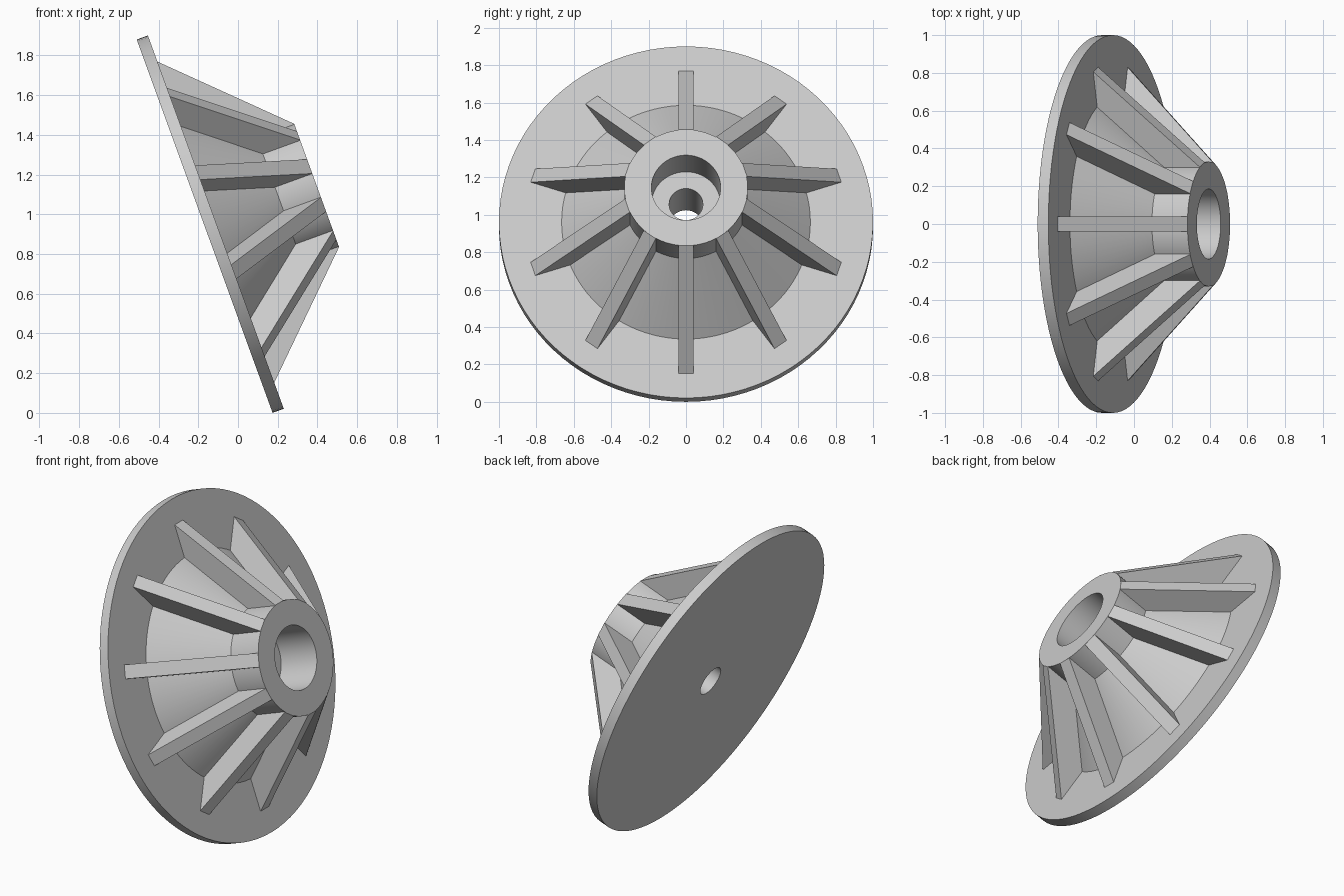
import bpy, bmesh, math
from mathutils import Matrix, Vector

if "Cube" in bpy.data.objects:
    bpy.data.objects.remove(bpy.data.objects["Cube"], do_unlink=True)

# Light grey material
grey = bpy.data.materials.new("light grey")
grey.use_nodes = True
colour = (0.6, 0.6, 0.6, 1)
grey.diffuse_color = colour
grey.node_tree.nodes["Principled BSDF"].inputs["Base Color"].default_value = colour

# Tilted frame: local z is the wheel axis, origin at the centre of the back face
FRAME = Matrix.Translation((-0.168, 0, 0.94)) @ Matrix.Rotation(math.radians(70), 4, 'Y')
SEGMENTS = 96
RIBS = 10


def add_object(name, bm):
    bmesh.ops.recalc_face_normals(bm, faces=bm.faces)
    mesh = bpy.data.meshes.new(name)
    bm.to_mesh(mesh)
    bm.free()
    mesh.materials.append(grey)
    obj = bpy.data.objects.new(name, mesh)
    obj.matrix_world = FRAME
    bpy.context.collection.objects.link(obj)
    return obj


# Flange, cone, hub and stepped bore as one turned profile (radius, height)
profile = [(0.09, 0), (1, 0), (1, 0.06), (0.665, 0.06), (0.33, 0.4),
           (0.33, 0.6), (0.185, 0.6), (0.185, 0.34), (0.09, 0.34)]
bm = bmesh.new()
verts = [bm.verts.new((r, 0, h)) for r, h in profile]
edges = [bm.edges.new((v, verts[i - 1])) for i, v in enumerate(verts)]
bmesh.ops.spin(bm, geom=verts + edges, cent=(0, 0, 0), axis=(0, 0, 1),
               angle=math.tau, steps=SEGMENTS, use_duplicate=False)
bmesh.ops.remove_doubles(bm, verts=bm.verts, dist=0.0001)
body = add_object("flanged_hub", bm)
bpy.context.view_layer.objects.active = body
body.select_set(True)
bpy.ops.object.shade_smooth_by_angle(angle=math.radians(20))
body.select_set(False)

# Sloping ribs from the hub's front edge to the flange
rib_outline = [(0.86, 0.05), (0.86, 0.06), (0.33, 0.6), (0.3, 0.59), (0.3, 0.05)]
WIDTH = 0.08
bm = bmesh.new()
for i in range(RIBS):
    turn = Matrix.Rotation(math.tau * i / RIBS, 3, 'Z')
    face = bm.faces.new([bm.verts.new(turn @ Vector((r, -WIDTH / 2, h)))
                         for r, h in rib_outline])
    side = bmesh.ops.extrude_face_region(bm, geom=[face])
    moved = [v for v in side["geom"] if isinstance(v, bmesh.types.BMVert)]
    bmesh.ops.translate(bm, verts=moved, vec=turn @ Vector((0, WIDTH, 0)))
add_object("ribs", bm)
